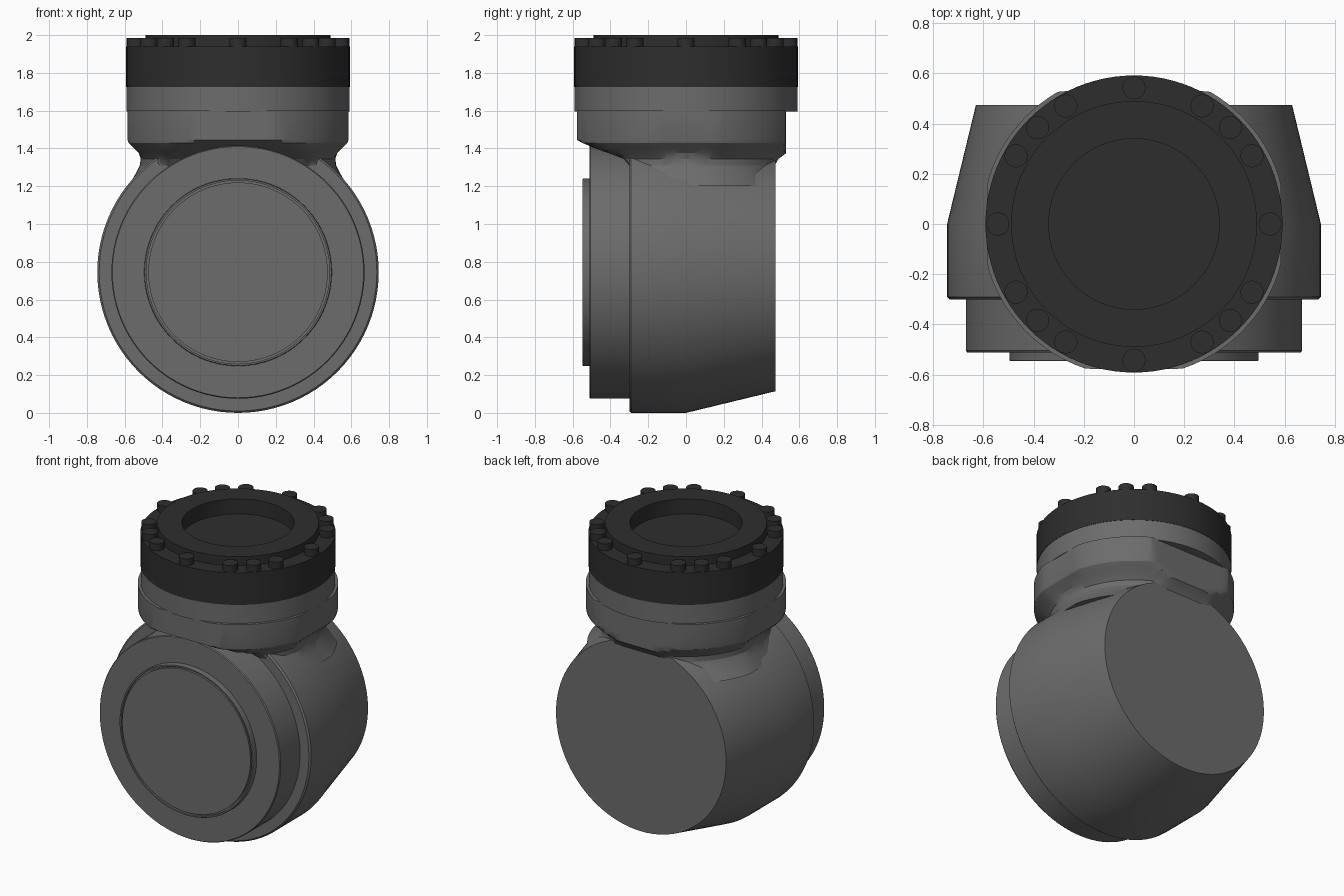
import bpy, bmesh
from math import sin, cos, pi, radians
from mathutils import Matrix

old = bpy.data.objects.get("Cube")
if old:
    bpy.data.objects.remove(old)


def material(name, value):
    m = bpy.data.materials.new(name)
    m.use_nodes = True
    m.diffuse_color = (value, value, value, 1)
    m.node_tree.nodes["Principled BSDF"].inputs["Base Color"].default_value = (value, value, value, 1)
    return m


GREY = material("cast grey", 0.15)
DARK = material("dark steel", 0.027)
AXIS_Z = 0.745
# maps lathe height to -y, so profiles for the body run from back to front
FORWARD = Matrix.Translation((0, 0, AXIS_Z)) @ Matrix.Rotation(pi / 2, 4, "X")


def finish(bm, name, mat, matrix=None):
    if matrix:
        bm.transform(matrix)
    bmesh.ops.recalc_face_normals(bm, faces=bm.faces)
    mesh = bpy.data.meshes.new(name)
    bm.to_mesh(mesh)
    bm.free()
    mesh.materials.append(mat)
    ob = bpy.data.objects.new(name, mesh)
    bpy.context.collection.objects.link(ob)
    bpy.ops.object.select_all(action="DESELECT")
    ob.select_set(True)
    bpy.context.view_layer.objects.active = ob
    bpy.ops.object.shade_smooth_by_angle(angle=radians(25))
    return ob


def loft(name, rings, mat, matrix=None):
    """Skin a list of point rings and cap both ends."""
    bm = bmesh.new()
    loops = [[bm.verts.new(p) for p in ring] for ring in rings]
    n = len(loops[0])
    for a, b in zip(loops, loops[1:]):
        for i in range(n):
            j = (i + 1) % n
            bm.faces.new((a[i], a[j], b[j], b[i]))
    bm.faces.new(loops[0])
    bm.faces.new(loops[-1])
    return finish(bm, name, mat, matrix)


def circle(r, h, n):
    return [(r * cos(2 * pi * i / n), r * sin(2 * pi * i / n), h) for i in range(n)]


def lathe(name, profile, mat, matrix=None, n=96):
    return loft(name, [circle(r, h, n) for r, h in profile], mat, matrix)


def flattened(r, z, front, back, side, n=96):
    """Circle trimmed by flats at the front, back and sides."""
    return [(max(-side, min(side, x)), max(front, min(back, y)), z) for x, y, z in circle(r, z, n)]


# Horizontal body, tapered toward the back
lathe("body", [(0.63, -0.475), (0.745, 0), (0.745, 0.29), (0.735, 0.3)], GREY, FORWARD)
lathe("front_flange", [(0.67, 0.25), (0.67, 0.505), (0.665, 0.512)], GREY, FORWARD)
# Round front cover with a thin groove near its rim
lathe("front_cover", [(0.497, 0.48), (0.497, 0.542), (0.494, 0.547), (0.485, 0.547),
                      (0.485, 0.53), (0.475, 0.53), (0.475, 0.547)], GREY, FORWARD)

# Neck: waist blending into the body, widening to the trimmed collar
loft("neck", [
    flattened(0.60, 1.20, -0.28, 0.40, 0.58),
    flattened(0.54, 1.27, -0.29, 0.44, 0.54),
    flattened(0.52, 1.31, -0.30, 0.47, 0.52),
    flattened(0.52, 1.345, -0.33, 0.49, 0.515),
    flattened(0.545, 1.375, -0.41, 0.53, 0.525),
    flattened(0.575, 1.40, -0.48, 0.53, 0.55),
    flattened(0.605, 1.43, -0.55, 0.53, 0.58),
    flattened(0.608, 1.445, -0.578, 0.53, 0.585),
    flattened(0.608, 1.60, -0.578, 0.53, 0.585),
], GREY)
lathe("neck_ring", [(0.59, 1.595), (0.59, 1.73)], GREY)

# Dark top flange with a raised rim around a shallow recess
lathe("top_flange", [(0.592, 1.725), (0.592, 1.94), (0.49, 1.94), (0.49, 2.0),
                     (0.34, 2.0), (0.34, 1.9)], DARK)

# Bolt heads, four groups of three with single ones between
for k in range(24):
    if k % 6 in (0, 2, 4):
        angles = [15 * k]
    elif k % 6 == 3:
        angles = [15 * k]
    else:
        continue
    for a in angles:
        place = Matrix.Translation((0.543 * cos(radians(a)), 0.543 * sin(radians(a)), 0))
        lathe(f"bolt_{a}", [(0.046, 1.93), (0.046, 1.985)], DARK, place, 24)
